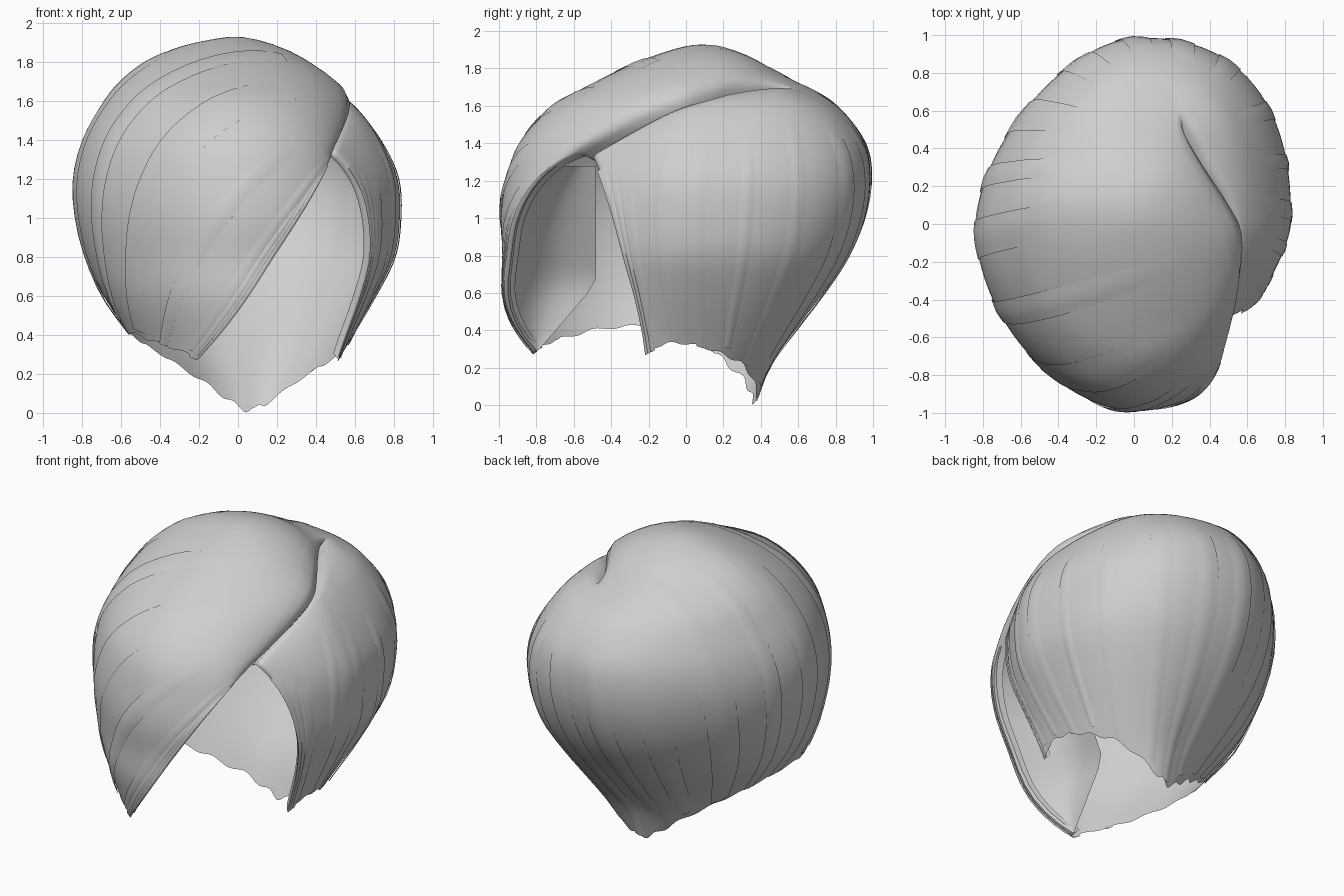
import bpy, bmesh, math, random
from mathutils import Vector

if "Cube" in bpy.data.objects:
    bpy.data.objects.remove(bpy.data.objects["Cube"])

random.seed(4)
CENTRE = Vector((0, 0, 1.0))

# Head of hair extents by height: z, left, right, front, back
LEVELS = [(-0.2, .15, .15, .30, .30), (0.0, .22, .25, .55, .39), (0.2, .38, .45, .76, .46),
          (0.4, .54, .58, .87, .60), (0.6, .69, .70, .95, .75), (0.8, .78, .80, .97, .88),
          (1.0, .83, .83, .99, .96), (1.2, .84, .82, .965, .99), (1.4, .79, .74, .90, .96),
          (1.6, .68, .62, .72, .82), (1.7, .60, .53, .55, .67), (1.8, .48, .40, .35, .49),
          (1.86, .36, .30, .21, .39), (1.9, .24, .20, .10, .30), (1.94, .05, .05, -.02, .17)]

# Guide strands: root, middle, tip
SWEEP = [((.48, -.56, 1.35), (.28, -.92, .95), (-.20, -.82, .28)),
         ((.54, -.42, 1.44), (.05, -.93, .98), (-.33, -.74, .33)),
         ((.59, -.20, 1.55), (-.25, -.80, 1.2), (-.47, -.58, .38)),
         ((.59, -.02, 1.62), (-.50, -.45, 1.45), (-.57, -.35, .42)),
         ((.51, .13, 1.67), (-.55, .0, 1.6), (-.55, -.10, .40)),
         ((.42, .26, 1.70), (-.50, .30, 1.55), (-.46, .08, .34)),
         ((.33, .40, 1.71), (-.35, .60, 1.5), (-.30, .20, .24)),
         ((.28, .48, 1.71), (-.10, .85, 1.35), (-.12, .32, .12))]
SIDE = [((.26, .52, 1.71), (.15, .95, 1.2), (.03, .36, .02)),
        ((.27, .52, 1.71), (.45, .88, 1.2), (.16, .38, .06)),
        ((.31, .46, 1.71), (.70, .60, 1.2), (.36, .32, .20)),
        ((.39, .29, 1.69), (.82, .30, 1.15), (.48, .20, .27)),
        ((.49, .13, 1.65), (.83, .0, 1.1), (.54, .05, .32)),
        ((.54, -.10, 1.57), (.75, -.20, 1.05), (.55, -.10, .33)),
        ((.48, -.52, 1.34), (.60, -.33, .92), (.51, -.22, .28))]
GUIDES = [[Vector(p) - CENTRE for p in g] for g in SWEEP + SIDE]
LAST = len(GUIDES) - 1


def slope(i, k):
    a, b = LEVELS[max(i - 1, 0)], LEVELS[min(i + 1, len(LEVELS) - 1)]
    return (b[k] - a[k]) / (b[0] - a[0])


def extents(z):
    """Smoothly interpolated extents at height z."""
    z = min(max(z, LEVELS[0][0]), LEVELS[-1][0])
    for i in range(len(LEVELS) - 1):
        a, b = LEVELS[i], LEVELS[i + 1]
        if z <= b[0]:
            h = b[0] - a[0]
            f = (z - a[0]) / h
            return [(1 + 2 * f) * (1 - f) ** 2 * a[k] + f * (1 - f) ** 2 * h * slope(i, k)
                    + f * f * (3 - 2 * f) * b[k] + f * f * (f - 1) * h * slope(i + 1, k)
                    for k in range(1, 5)]


def dome_radius(d, side):
    """Distance from the centre to the dome along direction d."""
    lo, hi = 0.05, 1.6
    for _ in range(18):
        r = (lo + hi) / 2
        p = CENTRE + d * r
        left, right, front, back = extents(p.z)
        cy = 0.1 * min(max((p.z - 1.5) / 0.35, 0), 1)
        y = p.y - cy
        ax = max(right if p.x > 0 else left, .02)
        ay = max(back - cy if y > 0 else front + cy, .02)
        if y > 0:
            n = 2.5 if p.x > 0 else 1.65
        else:
            n = 2.0 - 0.6 * side if p.x > 0 else 1.75
        if p.z > 1.94 or (abs(p.x) / ax) ** n + (abs(y) / ay) ** n > 1:
            hi = r
        else:
            lo = r
    return lo


def guide(u):
    """Smoothly blended root, middle and tip at position u across the hair."""
    i = min(int(u), LAST - 1)
    f = u - i
    k = [GUIDES[min(max(j, 0), LAST)] for j in (i - 1, i, i + 1, i + 2)]
    return [0.5 * (2 * b + (c - a) * f + (2 * a - 5 * b + 4 * c - d) * f * f
                   + (3 * b - a - 3 * c + d) * f ** 3) for a, b, c, d in zip(*k)]


def hair_point(u, t, lift=0.0):
    s, m, e = guide(u)
    c = 2 * m - (s + e) / 2
    d = ((1 - t) ** 2 * s + 2 * t * (1 - t) * c + t * t * e).normalized()
    side = min(max((u - 10) / 2, 0), 1)
    q0 = s.length / dome_radius(s.normalized(), side) - 1
    q1 = e.length / dome_radius(e.normalized(), side) - 1
    r = dome_radius(d, side) * (1 + q0 * (1 - t) ** 7 + q1 * t ** 5)
    return CENTRE + d * (r + lift)


hair_grey = bpy.data.materials.new("hair_grey")
hair_grey.diffuse_color = (0.62, 0.62, 0.62, 1)
hair_grey.use_nodes = True
hair_grey.node_tree.nodes["Principled BSDF"].inputs["Base Color"].default_value = hair_grey.diffuse_color


def sheet(name, rows, smooth=True):
    """Surface through rows of points."""
    bm = bmesh.new()
    vs = [[bm.verts.new(p) for p in row] for row in rows]
    for a, b in zip(vs, vs[1:]):
        for j in range(len(a) - 1):
            bm.faces.new((a[j], a[j + 1], b[j + 1], b[j]))
    if smooth:
        for _ in range(2):
            bmesh.ops.smooth_vert(bm, verts=[v for v in bm.verts if not v.is_boundary],
                                  factor=0.5, use_axis_x=True, use_axis_y=True, use_axis_z=True)
    mesh = bpy.data.meshes.new(name)
    bm.to_mesh(mesh)
    bm.free()
    for p in mesh.polygons:
        p.use_smooth = True
    mesh.materials.append(hair_grey)
    ob = bpy.data.objects.new(name, mesh)
    bpy.context.collection.objects.link(ob)
    return ob


def tucked(p, k):
    return CENTRE + (p - CENTRE) * k


# Main hair shell, with its roots tucked into the parting
COLS, STEPS = 112, 40
rows = []
for i in range(COLS + 1):
    u = LAST * i / COLS
    end = 1 + 0.004 * math.sin(i * 0.9)
    row = [hair_point(u, end * j / STEPS) for j in range(STEPS + 1)]
    rows.append([tucked(row[0], 0.88)] + row)
# Opening edges curl inward
rows.insert(0, [tucked(p, 0.96) + Vector((-.03, .02, 0)) for p in rows[0]])
rows.append([tucked(p, 0.96) + Vector((0, .02, 0)) for p in rows[-1]])
sheet("hair_shell", rows)

# Lining behind the front sweep, folding back into the opening
lining = []
for j in range(17):
    t = 0.12 + 0.88 * j / 16
    front = tucked(hair_point(0, t), 0.98)
    z = front.z
    k = min(max((z - 0.28) / 0.37, 0), 1)
    rear = Vector((-.20 + .04 * k + .45 * max(z - .65, 0), -.80 + .32 * k, z))
    row = []
    for i in range(13):
        f = i / 12
        bow = Vector((-.10, -.04, 0)) * math.sin(math.pi * f) * k
        row.append(front.lerp(rear, f) + bow)
    lining.append(row)
sheet("front_lining", lining, False)


# Thin overlapping locks that follow the strands
def lock(name, u0, width, t0, t1, lift):
    n = 24
    strips = []
    for i in range(5):
        u = min(max(u0 + width * (i / 4 - 0.5), 0), LAST)
        curve = []
        for j in range(n + 1):
            f = j / n
            rise = lift * math.sin(math.pi * min(f * 1.6, 0.5)) * (1 - 0.5 * abs(i / 2 - 1))
            curve.append(hair_point(u, t0 + (t1 - t0) * f, rise))
        strips.append(curve)
    sheet(name, strips, False)


for k in range(16):
    u0 = 0.5 + (LAST - 1.0) * k / 15
    lock(f"lock_{k + 1}", u0, random.uniform(.25, .5), random.uniform(.1, .4),
         random.uniform(.97, 1.0), random.uniform(.007, .012))
# Fine locks along both opening edges
for k in range(3):
    lock(f"fringe_lock_{k + 1}", 0.12 + 0.1 * k, 0.2, 0.15 + 0.08 * k, 1.005, 0.01)
    lock(f"side_lock_{k + 1}", LAST - 0.12 - 0.15 * k, 0.2, 0.15 + 0.08 * k, 1.005, 0.01)
